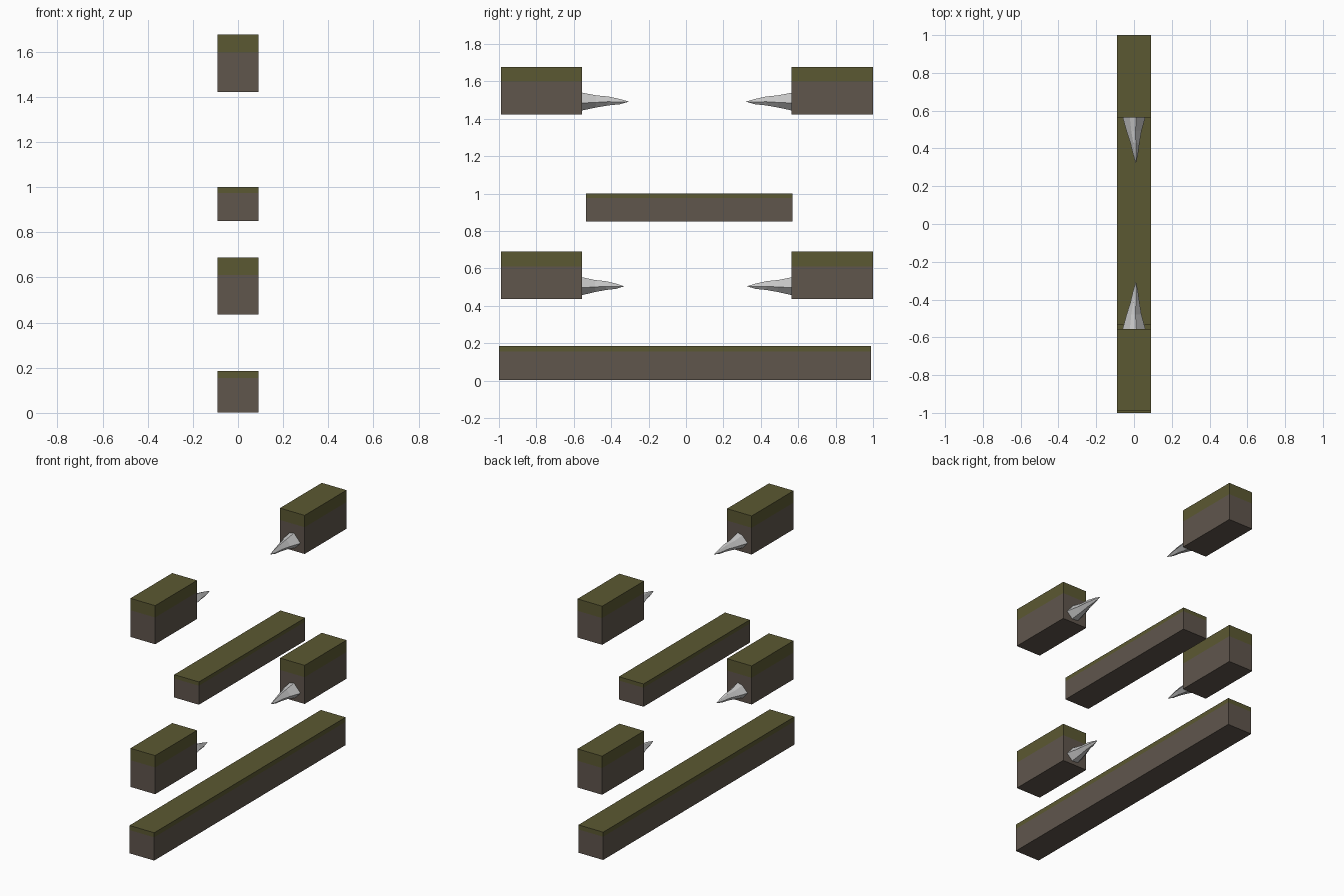
import bpy, bmesh

if "Cube" in bpy.data.objects:
    bpy.data.objects.remove(bpy.data.objects["Cube"])


def material(name, rgb):
    m = bpy.data.materials.new(name)
    m.diffuse_color = (*rgb, 1)
    m.use_nodes = True
    m.node_tree.nodes["Principled BSDF"].inputs["Base Color"].default_value = m.diffuse_color
    return m


moss = material("moss_olive", (0.105, 0.098, 0.032))
earth = material("earth_brown", (0.115, 0.092, 0.073))
bone = material("spike_grey", (0.57, 0.57, 0.57))


def finish(bm, name, mats):
    bmesh.ops.recalc_face_normals(bm, faces=bm.faces)
    me = bpy.data.meshes.new(name)
    bm.to_mesh(me)
    bm.free()
    for m in mats:
        me.materials.append(m)
    bpy.context.collection.objects.link(bpy.data.objects.new(name, me))


def block(name, y0, y1, z0, z1, band):
    """Box of earth whose top band is moss."""
    bm = bmesh.new()
    bmesh.ops.create_cube(bm, size=1)
    for v in bm.verts:
        v.co = (v.co.x * 0.18, y0 if v.co.y < 0 else y1, z0 if v.co.z < 0 else z1)
    cut = z1 - band
    bmesh.ops.bisect_plane(bm, geom=bm.verts[:] + bm.edges[:] + bm.faces[:],
                           plane_co=(0, 0, cut), plane_no=(0, 0, 1))
    for f in bm.faces:
        f.material_index = 0 if f.calc_center_median().z > cut else 1
    finish(bm, name, [moss, earth])


def spike(name, base_y, tip_y, z):
    """Six-sided pointed spike lofted from base through a pinched waist to a tip."""
    section = [(-0.06, -0.005), (-0.022, 0.036), (0.012, 0.045),
               (0.06, -0.01), (0.02, -0.05), (-0.025, -0.045)]
    # fraction of length, x shift, z shift, x scale, z scale
    rings = [(0, 0, 0, 1, 1), (0.3, 0.0, 0.0, 0.66, 0.68),
             (0.56, 0.005, 0.002, 0.4, 0.5), (0.8, 0.008, -0.002, 0.22, 0.3)]
    bm = bmesh.new()
    loops = [[bm.verts.new((x * sx + dx, base_y + (tip_y - base_y) * t, z + dz + h * sz))
              for x, h in section] for t, dx, dz, sx, sz in rings]
    tip = bm.verts.new((0.01, tip_y, z - 0.003))
    bm.faces.new(loops[0])
    for i in range(6):
        j = (i + 1) % 6
        for a, b in zip(loops, loops[1:]):
            bm.faces.new((a[i], a[j], b[j], b[i]))
        bm.faces.new((loops[-1][i], loops[-1][j], tip))
    finish(bm, name, [bone])


# long platforms
block("ground_beam", -1.0, 0.99, 0.002, 0.185, 0.03)
block("middle_beam", -0.535, 0.57, 0.85, 1.0, 0.025)

# side ledges with inward spikes, in two tiers
for tier, z0, tip_front, tip_back in (("lower", 0.435, -0.33, 0.325),
                                      ("upper", 1.422, -0.305, 0.32)):
    block(tier + "_front_ledge", -0.99, -0.555, z0, z0 + 0.254, 0.078)
    block(tier + "_back_ledge", 0.565, 1.0, z0, z0 + 0.254, 0.078)
    spike(tier + "_front_spike", -0.555, tip_front, z0 + 0.072)
    spike(tier + "_back_spike", 0.565, tip_back, z0 + 0.072)
